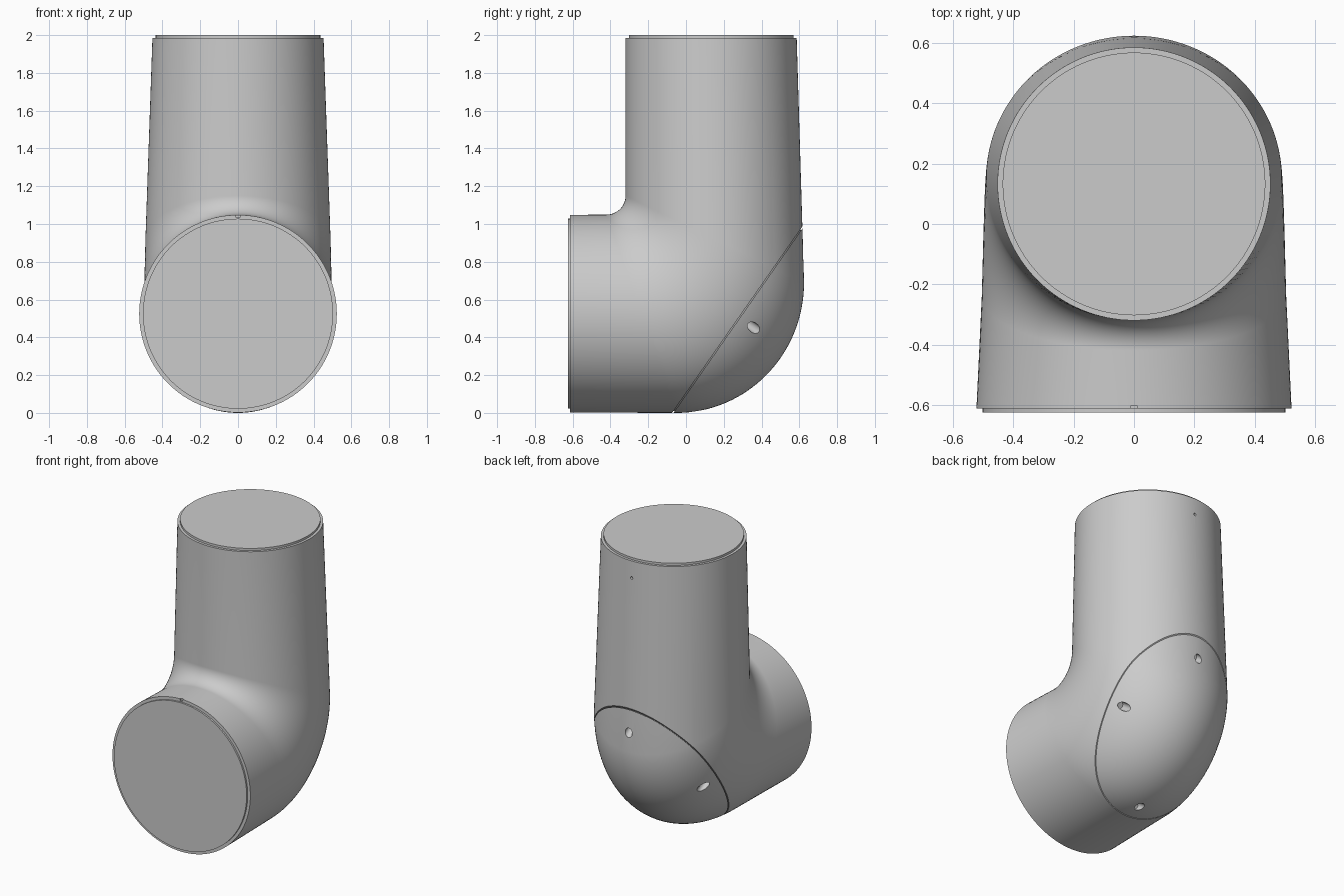
import bpy, bmesh
from math import sin, cos, pi
from mathutils import Vector

if "Cube" in bpy.data.objects:
    bpy.data.objects.remove(bpy.data.objects["Cube"])

SEGMENTS = 128
BEND_STEPS = 32

grey = bpy.data.materials.new("light_grey")
grey.use_nodes = True
grey.diffuse_color = (0.6, 0.6, 0.6, 1)
grey.node_tree.nodes["Principled BSDF"].inputs["Base Color"].default_value = (0.6, 0.6, 0.6, 1)

# Seam plane between the elbow body and its removable heel cover
seam_low, seam_high = Vector((0, -0.07, 0)), Vector((0, 0.615, 0.98))
seam_dir = (seam_high - seam_low).normalized()
seam_normal = Vector((0, seam_dir.z, -seam_dir.y))


def stations():
    """Cross-sections as (inner point, outer point, half width) in the y-z plane."""
    out = []
    # front mouth: recessed disc, lip, then the straight pipe
    for y, r in ((-0.625, 0.503), (-0.613, 0.503), (-0.613, 0.523)):
        out.append(((y, 0.525 + r), (y, 0.525 - r), r))
    # bend: tight inner fillet paired with a wide outer heel
    for i in range(BEND_STEPS + 1):
        t = i / BEND_STEPS
        a = t * pi / 2
        inner = (-0.42 + 0.1 * sin(a), 1.15 - 0.1 * cos(a))
        outer = (-0.05 + 0.675 * sin(a), 0.69 - 0.69 * cos(a))
        out.append((inner, outer, 0.505 - 0.015 * t))
    # top mouth
    for z, r in ((1.985, 0.453), (1.985, 0.436), (2.0, 0.436)):
        out.append(((0.133 - r, z), (0.133 + r, z), r))
    return out


def loft(inset=0.0):
    bm = bmesh.new()
    rings = []
    for inner, outer, width in stations():
        a, b = Vector((0, *inner)), Vector((0, *outer))
        mid, half = (a + b) / 2, (a - b) / 2
        half *= 1 - inset / half.length
        ring = []
        for k in range(SEGMENTS):
            t = 2 * pi * k / SEGMENTS
            ring.append(bm.verts.new(mid + half * cos(t) + Vector((width - inset, 0, 0)) * sin(t)))
        rings.append(ring)
    for r, s in zip(rings, rings[1:]):
        for k in range(SEGMENTS):
            n = (k + 1) % SEGMENTS
            bm.faces.new((r[k], r[n], s[n], s[k]))
    bm.faces.new(rings[0])
    bm.faces.new(rings[-1])
    bmesh.ops.recalc_face_normals(bm, faces=bm.faces)
    return bm


def slice_off(bm, offset, side):
    """Keep the part behind the seam plane (side 1) or beyond it (side -1)."""
    cut = bmesh.ops.bisect_plane(
        bm, geom=bm.verts[:] + bm.edges[:] + bm.faces[:],
        plane_co=seam_low + seam_normal * offset,
        plane_no=seam_normal * side, clear_outer=True)
    edges = [e for e in cut["geom_cut"] if isinstance(e, bmesh.types.BMEdge)]
    bmesh.ops.edgeloop_fill(bm, edges=edges)
    bmesh.ops.recalc_face_normals(bm, faces=bm.faces)


def make_object(name, bm):
    mesh = bpy.data.meshes.new(name)
    bm.to_mesh(mesh)
    bm.free()
    mesh.materials.append(grey)
    obj = bpy.data.objects.new(name, mesh)
    bpy.context.collection.objects.link(obj)
    return obj


def activate(obj):
    bpy.ops.object.select_all(action='DESELECT')
    obj.select_set(True)
    bpy.context.view_layer.objects.active = obj


def carve(target, cutter):
    activate(target)
    mod = target.modifiers.new("carve", 'BOOLEAN')
    mod.operation = 'DIFFERENCE'
    mod.solver = 'EXACT'
    mod.object = cutter
    bpy.ops.object.modifier_apply(modifier=mod.name)
    bpy.data.objects.remove(cutter)


def drill(target, start, axis, radius, depth):
    """Round hole centred on start, running along axis by depth both ways."""
    bm = bmesh.new()
    bmesh.ops.create_cone(bm, cap_ends=True, segments=32, radius1=radius,
                          radius2=radius, depth=depth * 2)
    cutter = make_object("hole_cutter", bm)
    cutter.rotation_euler = axis.to_track_quat('Z', 'Y').to_euler()
    cutter.location = start
    cutter.hide_render = True
    bpy.context.view_layer.update()
    carve(target, cutter)


# Elbow body
bm = loft()
slice_off(bm, -0.003, 1)
body = make_object("elbow_body", bm)

# Small index notch in the front lip
bm = bmesh.new()
bmesh.ops.create_cube(bm, size=0.02)
notch = make_object("notch_cutter", bm)
notch.location = (0, -0.613, 1.045)
notch.hide_render = True
bpy.context.view_layer.update()
carve(body, notch)

# Pin hole at the back, under the top mouth
drill(body, Vector((0, 0.59, 1.87)), Vector((0, 1, 0)), 0.009, 0.03)

# Heel cover
bm = loft()
slice_off(bm, 0.003, -1)
cover = make_object("heel_cover", bm)

# Four screw holes, found on the cover surface and drilled square to the seam
bpy.context.view_layer.update()
screw_rays = [((side, 0.36, 0.45), (-side, 0, 0)) for side in (1, -1)]
screw_rays += [((0, 1, 0.82), (0, -1, 0)), ((0, 0.055, -1), (0, 0, 1))]
points = [cover.ray_cast(Vector(o), Vector(d))[1] for o, d in screw_rays]
for p in points:
    drill(cover, p, seam_normal, 0.026, 0.06)

# Recessed strip that closes the seam groove
bm = loft(inset=0.01)
slice_off(bm, 0.012, 1)
slice_off(bm, -0.012, -1)
gasket = make_object("seam_gasket", bm)

for obj in (body, cover, gasket):
    activate(obj)
    bpy.ops.object.shade_smooth_by_angle(angle=pi / 6)
